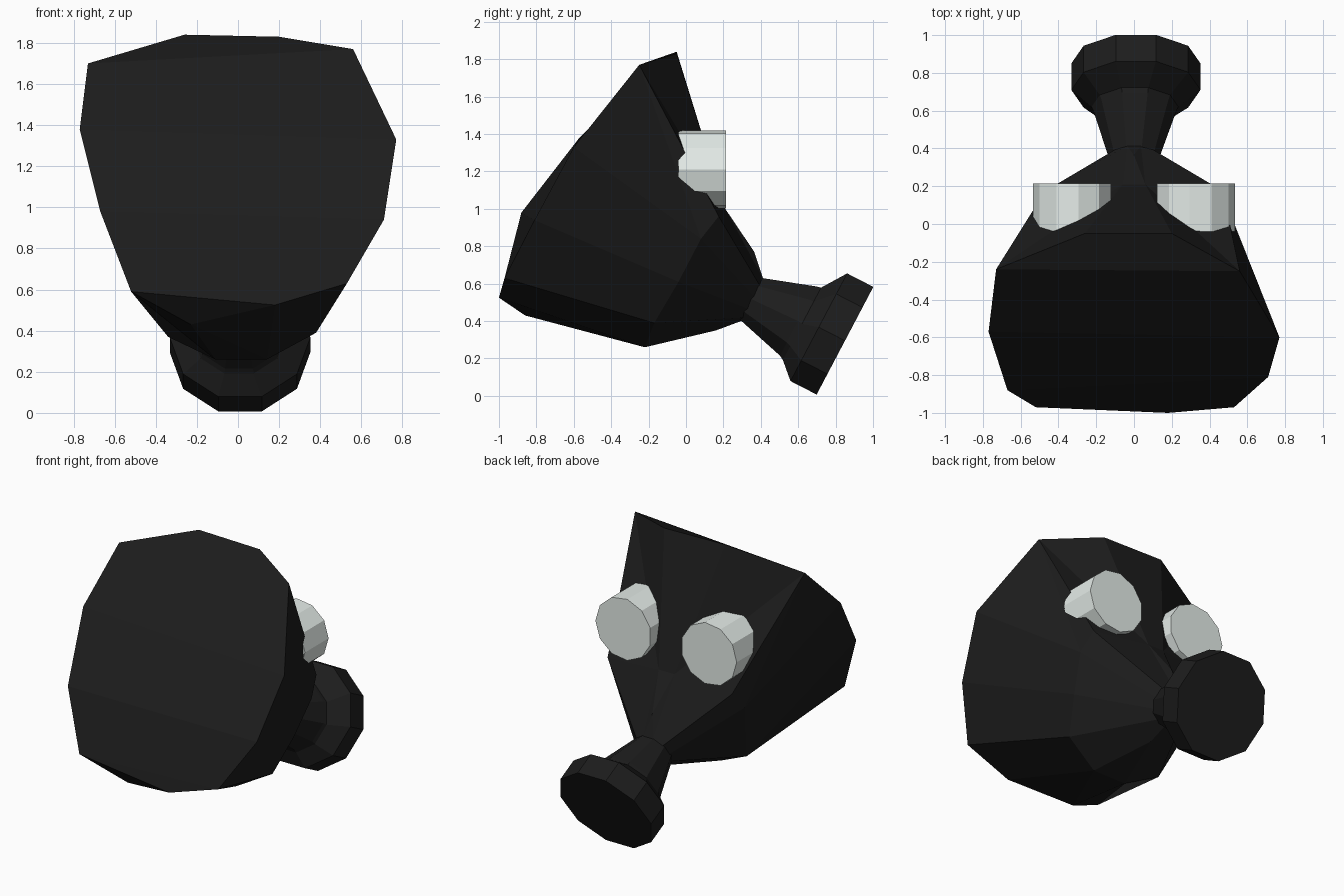
import bpy, bmesh, math
from mathutils import Vector

if "Cube" in bpy.data.objects:
    bpy.data.objects.remove(bpy.data.objects["Cube"])


def material(name, rgb):
    m = bpy.data.materials.new(name)
    m.diffuse_color = (*rgb, 1)
    m.use_nodes = True
    m.node_tree.nodes["Principled BSDF"].inputs["Base Color"].default_value = m.diffuse_color
    return m


rubber = material("black_rubber", (0.012, 0.012, 0.012))
glass = material("pale_glass", (0.78, 0.84, 0.81))
UP = Vector((0, 0.466, 0.885)).normalized()   # across the tilted filter axis
SIDE = Vector((1, 0, 0))


def ring(center, r, n, start, u=SIDE, v=UP):
    c = Vector(center)
    return [c + u * r * math.cos(start - i * math.tau / n)
            + v * r * math.sin(start - i * math.tau / n) for i in range(n)]


def loft(name, rings, mat, pokes={}, falling=(), rising=(), front_cap=None):
    """Bridge rings and cap the ends.
    pokes fans a quad around a point; falling / rising split a quad diagonally."""
    bm = bmesh.new()
    rows = [[bm.verts.new(p) for p in r] for r in rings]
    n = len(rows[0])
    for k, (a, b) in enumerate(zip(rows, rows[1:])):
        for i in range(n):
            j = (i + 1) % n
            quad = [a[i], a[j], b[j], b[i]]
            if (k, i) in pokes:
                c = bm.verts.new(pokes[(k, i)])
                for q in range(4):
                    bm.faces.new((quad[q], quad[(q + 1) % 4], c))
            elif (k, i) in falling:
                bm.faces.new((a[i], a[j], b[j]))
                bm.faces.new((a[i], b[j], b[i]))
            elif (k, i) in rising:
                bm.faces.new((a[i], a[j], b[i]))
                bm.faces.new((a[j], b[j], b[i]))
            else:
                bm.faces.new(quad)
    for f in front_cap or [range(n)]:
        bm.faces.new([rows[0][i] for i in f])
    bm.faces.new(rows[-1])
    bmesh.ops.recalc_face_normals(bm, faces=bm.faces[:])
    me = bpy.data.meshes.new(name)
    bm.to_mesh(me)
    bm.free()
    me.materials.append(mat)
    ob = bpy.data.objects.new(name, me)
    bpy.context.collection.objects.link(ob)


# mask body: tilted face rim, cheek loop, small round snout opening
rim = [(-.26, -.05, 1.84), (.20, -.05, 1.83), (.56, -.25, 1.77), (.77, -.60, 1.33),
       (.71, -.81, .94), (.53, -.97, .63), (.18, -1.0, .525), (-.52, -.97, .59),
       (-.67, -.88, .98), (-.77, -.57, 1.38), (-.73, -.24, 1.70)]
cheek = [(-.06, .21, 1.0), (.06, .21, 1.0), (.47, .175, .96), (.50, .08, .84),
         (.45, -.04, .61), (.38, -.17, .39), (.14, -.22, .26), (-.11, -.22, .26),
         (-.34, -.17, .37), (-.50, .08, .84), (-.47, .175, .96)]
snout = ring((0, .355, .515), .13, 11, math.pi / 2 + math.pi / 11)
loft("mask_body", [rim, cheek, snout], rubber,
     pokes={(0, 6): (-.23, -.86, .43), (1, 0): (0, .365, .77), (1, 6): (0, .16, .35)},
     falling={(0, 10), (0, 2)}, rising={(0, 1), (0, 9)},
     front_cap=[(0, 1, 2, 10), (10, 2, 3, 9), (9, 3, 4, 8), (8, 4, 5, 7), (7, 5, 6)])

# neck and filter canister, ten-sided
neck = [((0, .34, .522), .13), ((.005, .60, .40), .22), ((.005, .62, .385), .23)]
can = [((.005, .62, .385), .23), ((.01, .71, .367), .342), ((.01, .85, .295), .342)]
for name, prof in (("filter_neck", neck), ("filter_canister", can)):
    loft(name, [ring(c, r, 10, 0) for c, r in prof], rubber)

# eye lenses
for s, name in ((1, "eye_lens_right"), (-1, "eye_lens_left")):
    loft(name, [ring((s * .323, y, 1.21), .211, 11, 0,
                     SIDE * s, Vector((0, 0, 1))) for y in (-.04, .215)], glass)
